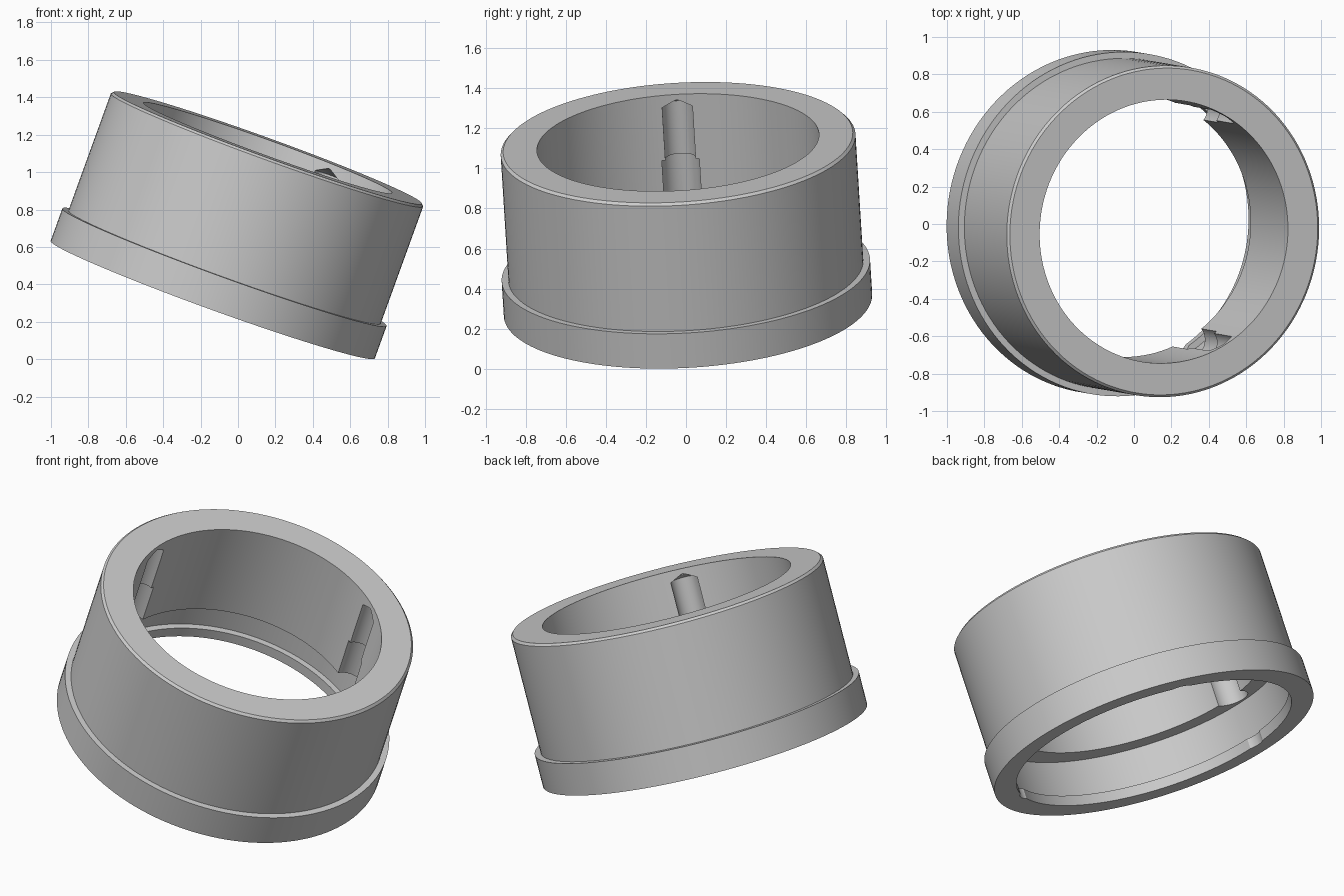
import bpy, bmesh, math
from mathutils import Matrix, Vector

if "Cube" in bpy.data.objects:
    bpy.data.objects.remove(bpy.data.objects["Cube"])

grey = bpy.data.materials.new("plain grey")
grey.use_nodes = True
colour = (0.6, 0.6, 0.6, 1)
grey.diffuse_color = colour
grey.node_tree.nodes["Principled BSDF"].inputs["Base Color"].default_value = colour


def lathe(name, profile, steps, closed):
    """Spin a (radius, height) profile around z."""
    bm = bmesh.new()
    verts = [bm.verts.new((r, 0, h)) for r, h in profile]
    pairs = list(zip(verts, verts[1:]))
    if closed:
        pairs.append((verts[-1], verts[0]))
    edges = [bm.edges.new(p) for p in pairs]
    bmesh.ops.spin(bm, geom=verts + edges, cent=(0, 0, 0), axis=(0, 0, 1),
                   angle=math.tau, steps=steps, use_merge=False)
    bmesh.ops.remove_doubles(bm, verts=bm.verts, dist=1e-4)
    bmesh.ops.recalc_face_normals(bm, faces=bm.faces)
    mesh = bpy.data.meshes.new(name)
    bm.to_mesh(mesh)
    bm.free()
    mesh.materials.append(grey)
    ob = bpy.data.objects.new(name, mesh)
    bpy.context.collection.objects.link(ob)
    return ob


# Flanged sleeve: outside wall, top bore, wider recess and bottom lip
sleeve = lathe("flanged_sleeve", [
    (0.795, 0), (0.922, 0), (0.922, 0.185), (0.888, 0.185),
    (0.888, 0.852), (0.875, 0.865), (0.706, 0.865), (0.706, 0.28),
    (0.83, 0.28), (0.83, 0.06), (0.795, 0.06)], 128, True)

# Three stepped round grooves with pointed tops, cut into the bore
for degrees in (60, 180, 300):
    cutter = lathe("groove_cutter", [
        (0, -0.05), (0.095, -0.05), (0.095, 0.52),
        (0.077, 0.52), (0.077, 0.80), (0, 0.84)], 32, False)
    a = math.radians(degrees)
    cutter.data.transform(Matrix.Translation((0.715 * math.cos(a), 0.715 * math.sin(a), 0)))
    cutter.hide_render = True
    mod = sleeve.modifiers.new("groove", 'BOOLEAN')
    mod.operation = 'DIFFERENCE'
    mod.solver = 'EXACT'
    mod.object = cutter
    bpy.context.view_layer.objects.active = sleeve
    bpy.ops.object.modifier_apply(modifier=mod.name)
    bpy.data.objects.remove(cutter)

# Lean the sleeve onto the edge of its flange
axis = Vector((0.34, -0.058, 0.938)).normalized()
tilt = Vector((0, 0, 1)).rotation_difference(axis).to_matrix().to_4x4()
sleeve.data.transform(Matrix.Translation((-0.135, 0.01, 0.32)) @ tilt)
low = min(v.co.z for v in sleeve.data.vertices)
sleeve.data.transform(Matrix.Translation((0, 0, -low)))

bpy.ops.object.select_all(action='DESELECT')
sleeve.select_set(True)
bpy.context.view_layer.objects.active = sleeve
bpy.ops.object.shade_smooth_by_angle(angle=math.radians(30))
